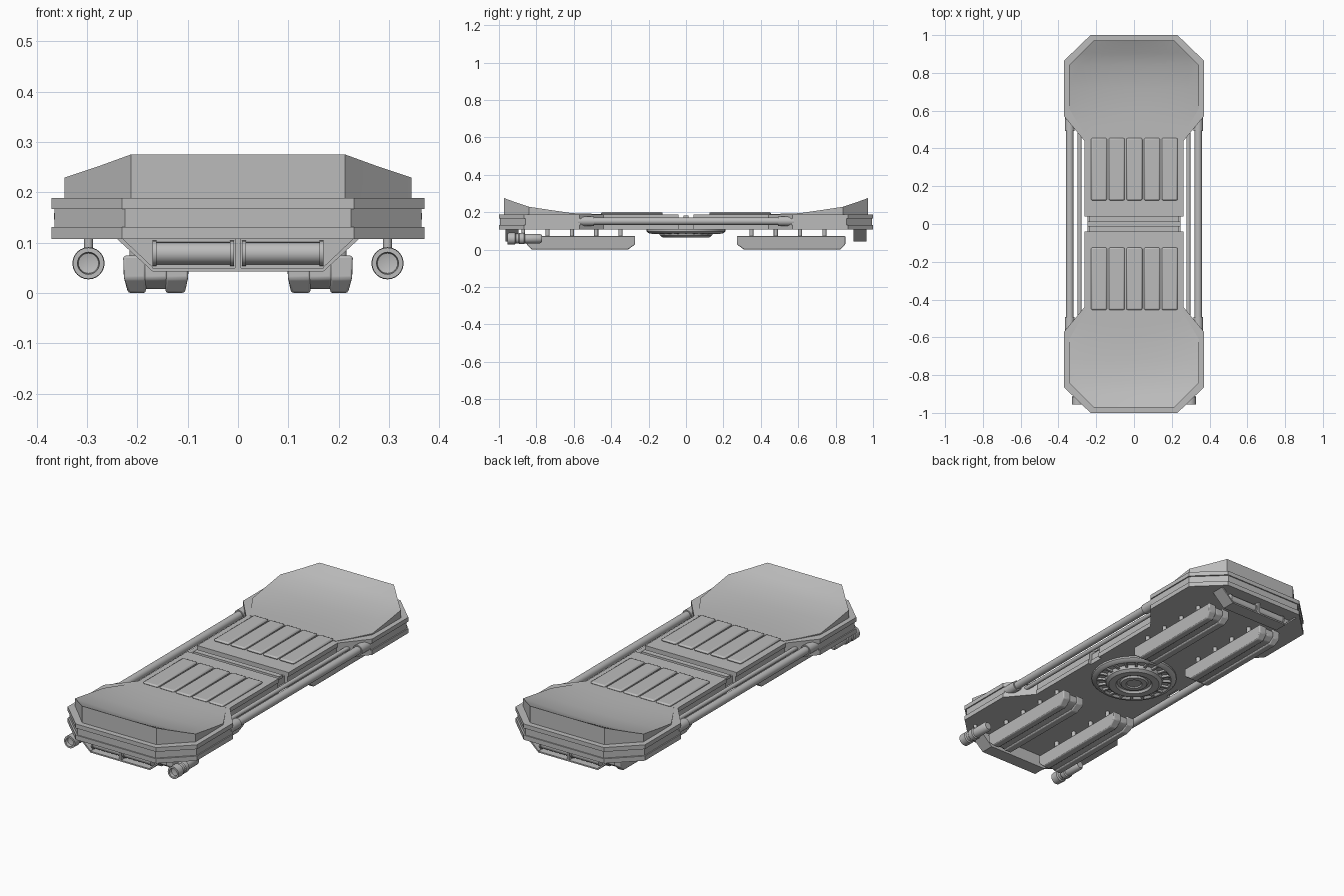
import bpy, bmesh, math
from mathutils import Matrix, Vector

cube = bpy.data.objects.get("Cube")
if cube:
    bpy.data.objects.remove(cube)

grey = bpy.data.materials.new("plain grey")
grey.use_nodes = True
COL = (0.5, 0.5, 0.5, 1)
grey.diffuse_color = COL
grey.node_tree.nodes["Principled BSDF"].inputs["Base Color"].default_value = COL


def finish(name, bm, smooth=None, bevel=0):
    bmesh.ops.recalc_face_normals(bm, faces=bm.faces)
    me = bpy.data.meshes.new(name)
    bm.to_mesh(me)
    bm.free()
    me.materials.append(grey)
    ob = bpy.data.objects.new(name, me)
    bpy.context.collection.objects.link(ob)
    if bevel:
        mod = ob.modifiers.new("bevel", "BEVEL")
        mod.width, mod.segments, mod.limit_method = bevel, 2, "ANGLE"
    if smooth:
        bpy.ops.object.select_all(action="DESELECT")
        ob.select_set(True)
        bpy.context.view_layer.objects.active = ob
        bpy.ops.object.shade_smooth_by_angle(angle=math.radians(smooth))
    return ob


def add_prism(bm, pts, a, b, place, scale_b=1):
    """Extrude a 2D outline between a and b; place maps (u, v, w) to 3D."""
    low = [bm.verts.new(place(u, v, a)) for u, v in pts]
    high = [bm.verts.new(place(u * scale_b, v * scale_b, b)) for u, v in pts]
    bm.faces.new(low)
    bm.faces.new(high)
    for i in range(len(pts)):
        j = (i + 1) % len(pts)
        bm.faces.new((low[i], low[j], high[j], high[i]))


def along_z(u, v, w): return (u, v, w)
def along_y(u, v, w): return (u, w, v)
def along_x(u, v, w): return (w, u, v)


def box(name, x, y, z, bevel=0):
    bm = bmesh.new()
    add_prism(bm, [(x[0], y[0]), (x[1], y[0]), (x[1], y[1]), (x[0], y[1])], *z, along_z)
    return finish(name, bm, 35 if bevel else None, bevel)


def lathe(name, profile, centre, axis="Z", steps=32):
    """Spin (radius, height) points about an axis."""
    bm = bmesh.new()
    vs = [bm.verts.new((r, 0, h)) for r, h in profile]
    edges = [bm.edges.new(p) for p in zip(vs, vs[1:])]
    bmesh.ops.spin(bm, geom=vs + edges, cent=(0, 0, 0), axis=(0, 0, 1),
                   angle=2 * math.pi, steps=steps, use_duplicate=False)
    bmesh.ops.remove_doubles(bm, verts=bm.verts, dist=1e-5)
    turn = {"Z": Matrix(), "Y": Matrix.Rotation(-math.pi / 2, 4, "X"),
            "X": Matrix.Rotation(math.pi / 2, 4, "Y")}[axis]
    bm.transform(Matrix.Translation(centre) @ turn)
    return finish(name, bm, 35)


def rod(name, r, a, b, centre, axis, steps=20):
    return lathe(name, [(0, a), (r, a), (r, b), (0, b)], centre, axis, steps)


# Deck outline: wide octagonal ends, narrow waist with a small centre notch
EDGE = [(0.23, 1), (0.37, 0.865), (0.37, 0.57), (0.262, 0.44), (0.262, 0.04), (0.245, 0.04)]


def whole_outline(d):
    right = [(x - d, y - d * (y > 0.5)) for x, y in EDGE]
    right += [(x, -y) for x, y in reversed(right)]
    return right + [(-x, y) for x, y in reversed(right)]


for name, d, a, b in (("lower_deck", 0, 0.107, 0.131), ("core_deck", 0.006, 0.131, 0.167)):
    bm = bmesh.new()
    add_prism(bm, whole_outline(d), a, b, along_z)
    finish(name, bm)
box("centre_ridge", (-0.245, 0.245), (-0.014, 0.014), (0.167, 0.183))

for s, end in ((-1, "front"), (1, "back")):
    # Upper deck half
    half = [(x, y * s) for x, y in EDGE[:-1]]
    bm = bmesh.new()
    add_prism(bm, half + [(-x, y) for x, y in reversed(half)], 0.167, 0.189, along_z)
    finish(end + "_upper_deck", bm)

    # Upswept foot scoop: half width, edge height and centre height per station
    stations = [(0.45, 0.245, 0.191, 0.191), (0.52, 0.29, 0.192, 0.191),
                (0.61, 0.343, 0.195, 0.192), (0.72, 0.345, 0.211, 0.199),
                (0.84, 0.345, 0.229, 0.217), (0.905, 0.279, 0.251, 0.241),
                (0.972, 0.213, 0.275, 0.275)]
    bm = bmesh.new()
    n = 12
    rows = []
    for y, w, ze, zc in stations:
        us = [2 * i / n - 1 for i in range(n + 1)]
        top = [bm.verts.new((u * w, s * y, zc + (ze - zc) * u * u)) for u in us]
        rows.append([bm.verts.new((-w, s * y, 0.185))] + top + [bm.verts.new((w, s * y, 0.185))])
    for r0, r1 in zip(rows, rows[1:]):
        for i in range(len(r0) - 1):
            bm.faces.new((r0[i], r0[i + 1], r1[i + 1], r1[i]))
        bm.faces.new((r0[-1], r0[0], r1[0], r1[-1]))
    bm.faces.new(rows[0])
    bm.faces.new(rows[-1])
    finish(end + "_foot_scoop", bm, 30)

    # Five grip pads
    for i in range(5):
        c = 0.002 + (i - 2) * 0.0935
        ys = sorted((s * 0.125, s * 0.455))
        box(f"{end}_grip_pad_{i + 1}", (c - 0.042, c + 0.042), ys, (0.185, 0.2), 0.008)

    # End housing: tapered frame holding two rollers
    outer = [(-0.24, 0.107), (-0.17, 0.043), (0.17, 0.043), (0.24, 0.107)]
    bm = bmesh.new()
    add_prism(bm, outer, s * 0.895, s * 0.925, along_y)
    lip = [(-0.17, 0.043), (0.17, 0.043), (0.17, 0.05), (-0.17, 0.05)]
    add_prism(bm, lip, s * 0.92, s * 0.965, along_y)
    for m in (-1, 1):
        side = [(0.24, 0.107), (0.17, 0.043), (0.17, 0.052), (0.228, 0.107)]
        add_prism(bm, [(m * x, z) for x, z in side], s * 0.92, s * 0.965, along_y)
    divider = [(-0.006, 0.045), (0.006, 0.045), (0.006, 0.107), (-0.006, 0.107)]
    add_prism(bm, divider, s * 0.92, s * 0.965, along_y)
    finish(end + "_housing", bm)
    for m in (-1, 1):
        rod(f"{end}_roller", 0.022, -0.077, 0.077, (m * 0.089, s * 0.935, 0.079), "X")
        for e in (-1, 1):
            rod(f"{end}_roller_cap", 0.025, -0.004, 0.004,
                (m * 0.089 + e * 0.077, s * 0.935, 0.079), "X")

    # Landing skids: three slanted bars each, hung from short posts
    for m, hand in ((-1, "right"), (1, "left")):
        bm = bmesh.new()
        for x0, x1, z0, z1, taper in ((0.098, 0.144, 0, 0.07, (0.008, 0)),
                                      (0.14, 0.187, 0.008, 0.062, (0, 0)),
                                      (0.183, 0.228, 0, 0.074, (0, 0.01))):
            ring = [(0.272, z1), (0.272, 0.028), (0.31, z0), (0.825, z0), (0.852, 0.028), (0.852, z1)]
            faces = []
            for x, t in ((x0, taper[0]), (x1, -taper[1])):
                faces.append([bm.verts.new((m * (x + (t if z < 0.02 else 0)), s * y, z)) for y, z in ring])
            bm.faces.new(faces[0])
            bm.faces.new(faces[1])
            for i in range(6):
                j = (i + 1) % 6
                bm.faces.new((faces[0][i], faces[0][j], faces[1][j], faces[1][i]))
        finish(f"{end}_{hand}_skid", bm, 35, 0.005)
        for y in (0.35, 0.48, 0.61, 0.74):
            for x in (0.122, 0.205):
                rod(f"{end}_{hand}_skid_post", 0.011, 0.06, 0.108, (m * x, s * y, 0), "Z", 12)

# Side rails with end sleeves
for m, hand in ((-1, "right"), (1, "left")):
    rod(hand + "_outer_rail", 0.02, -0.56, 0.56, (m * 0.34, 0, 0.152), "Y")
    rod(hand + "_inner_rail", 0.011, -0.5, 0.5, (m * 0.288, 0, 0.152), "Y", 12)
    for s in (-1, 1):
        rod(hand + "_rail_sleeve", 0.026, -0.042, 0.042, (m * 0.34, s * 0.535, 0.152), "Y")
    # Front thruster on a short stem
    x = m * 0.297
    lathe(hand + "_thruster", [(0, -0.935), (0.02, -0.94), (0.022, -0.955), (0.031, -0.955),
                               (0.032, -0.915), (0.026, -0.91), (0.026, -0.895), (0.03, -0.89),
                               (0.03, -0.865), (0.025, -0.86), (0.025, -0.78), (0.018, -0.77),
                               (0, -0.77)], (x, 0, 0.059), "Y", 24)
    rod(hand + "_thruster_stem", 0.009, 0.06, 0.11, (x, -0.87, 0), "Z", 12)

# Underside lift turbine with radial vanes
lathe("lift_turbine", [(0.21, 0.108), (0.21, 0.098), (0.2, 0.088), (0.185, 0.085), (0.175, 0.094),
                       (0.145, 0.094), (0.14, 0.076), (0.125, 0.065), (0.09, 0.065), (0.084, 0.076),
                       (0.07, 0.076), (0.064, 0.067), (0.04, 0.067), (0.036, 0.073), (0, 0.073)],
      (0, 0, 0), "Z", 48)
bm = bmesh.new()
for i in range(20):
    spin = Matrix.Rotation(i * math.tau / 20, 3, "Z")
    vane = [(0.135, -0.006), (0.185, -0.006), (0.185, 0.006), (0.135, 0.006)]
    add_prism(bm, vane, 0.083, 0.096, lambda u, v, w: spin @ Vector((u, v, w)))
finish("turbine_vanes", bm)
